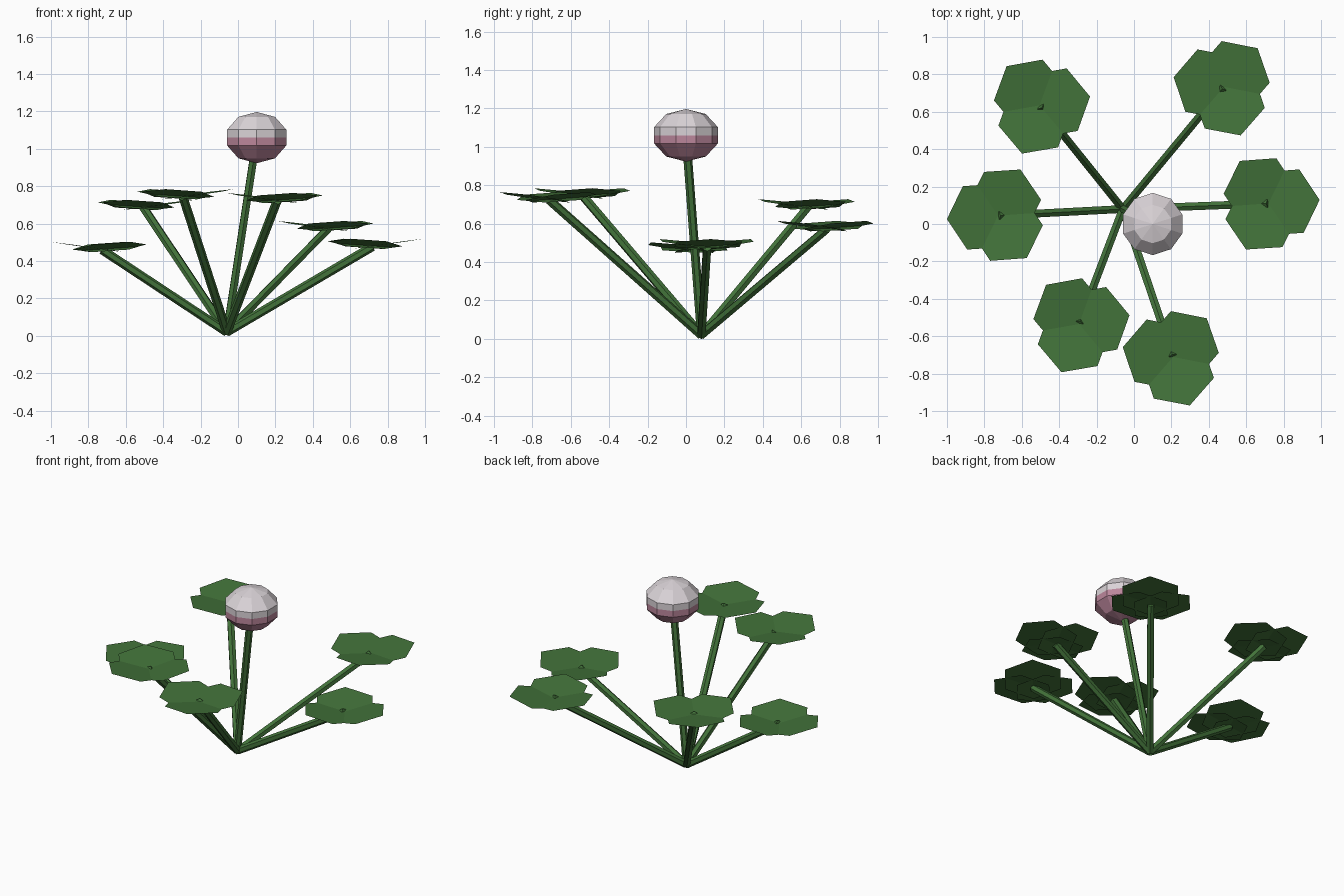
import bpy, bmesh, math
from mathutils import Vector, Matrix

if "Cube" in bpy.data.objects:
    bpy.data.objects.remove(bpy.data.objects["Cube"])


def material(name, rgb):
    m = bpy.data.materials.new(name)
    m.diffuse_color = (*rgb, 1)
    m.use_nodes = True
    m.node_tree.nodes["Principled BSDF"].inputs["Base Color"].default_value = m.diffuse_color
    return m


green = material("leaf green", (0.055, 0.17, 0.042))
white = material("petal white", (0.70, 0.65, 0.68))
pink = material("petal pink", (0.50, 0.24, 0.33))


def make_object(name, bm, *mats):
    me = bpy.data.meshes.new(name)
    bm.to_mesh(me)
    bm.free()
    for m in mats:
        me.materials.append(m)
    ob = bpy.data.objects.new(name, me)
    bpy.context.collection.objects.link(ob)
    return ob


BASE = Vector((-0.06, 0.08, 0.02))


# Straight six-sided stem from the shared root point
def stem(name, tip, radius):
    d = Vector(tip) - BASE
    bm = bmesh.new()
    mat = Matrix.Translation(BASE + d / 2) @ d.to_track_quat('Z', 'Y').to_matrix().to_4x4()
    bmesh.ops.create_cone(bm, cap_ends=True, segments=6, radius1=radius,
                          radius2=radius, depth=d.length, matrix=mat)
    make_object(name, bm, green)


# Three overlapping hexagonal leaflets, each tilted up toward its tip
def leaf(name, centre, turn):
    bm = bmesh.new()
    for k in range(3):
        mat = (Matrix.Translation(centre)
               @ Matrix.Rotation(math.radians(turn + 120 * k), 4, 'Z')
               @ Matrix.Translation((0.08, 0, 0))
               @ Matrix.Rotation(math.radians(-8), 4, 'Y'))
        ring = [mat @ Vector((0.196 * math.cos(a), 0.196 * math.sin(a), 0))
                for a in (math.radians(60 * i) for i in range(6))]
        bm.faces.new([bm.verts.new(p) for p in ring])
    make_object(name, bm, green)


# Leaf centres and rotations
leaves = [
    ((-0.505, 0.634, 0.700), 10),
    ((0.481, 0.733, 0.587), 49),
    ((0.719, 0.110, 0.492), 4),
    ((0.209, -0.711, 0.737), 49),
    ((-0.294, -0.535, 0.757), 10),
    ((-0.727, 0.045, 0.475), 184),
]
for i, (c, turn) in enumerate(leaves, 1):
    leaf(f"leaf_{i}", c, turn)
    stem(f"leaf_stem_{i}", (c[0], c[1], c[2] - 0.015), 0.024)

# Flower stem and two-tone flower ball, split at its middle
flower = Vector((0.10, 0.0, 1.06))
stem("flower_stem", flower, 0.023)
bm = bmesh.new()
bmesh.ops.create_uvsphere(bm, u_segments=10, v_segments=5, radius=1,
                          matrix=Matrix.Translation(flower) @ Matrix.Diagonal((0.175, 0.175, 0.137, 1)))
bmesh.ops.bisect_plane(bm, geom=bm.verts[:] + bm.edges[:] + bm.faces[:],
                       plane_co=flower, plane_no=(0, 0, 1))
for f in bm.faces:
    f.material_index = 0 if f.calc_center_median().z > flower.z else 1
make_object("flower_ball", bm, white, pink)
